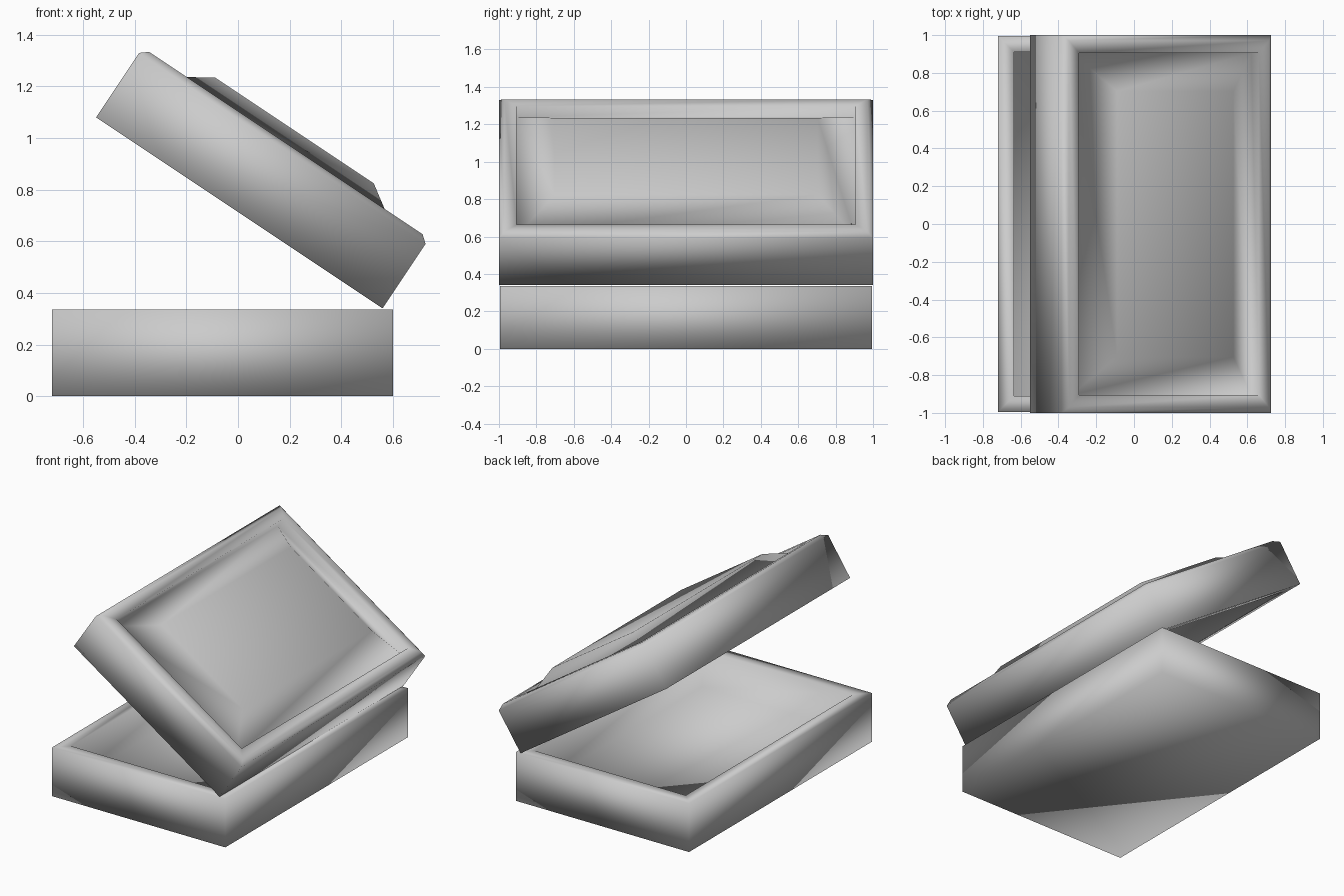
import bpy, bmesh, math

if "Cube" in bpy.data.objects:
    bpy.data.objects.remove(bpy.data.objects["Cube"], do_unlink=True)

grey = bpy.data.materials.new("plain grey")
grey.use_nodes = True
COLOUR = (0.6, 0.6, 0.6, 1)
grey.diffuse_color = COLOUR
grey.node_tree.nodes["Principled BSDF"].inputs["Base Color"].default_value = COLOUR


def shell(name, half_x, half_y, profile):
    """Closed rectangular shell lofted through (inset, height) rings, capped at both ends."""
    bm = bmesh.new()
    rings = []
    for inset, z in profile:
        x, y = half_x - inset, half_y - inset
        rings.append([bm.verts.new((sx * x, sy * y, z))
                      for sx, sy in ((-1, -1), (1, -1), (1, 1), (-1, 1))])
    for a, b in zip(rings, rings[1:]):
        for i in range(4):
            j = (i + 1) % 4
            bm.faces.new((a[i], a[j], b[j], b[i]))
    bm.faces.new(rings[0][::-1])
    bm.faces.new(rings[-1])
    bmesh.ops.recalc_face_normals(bm, faces=bm.faces)
    mesh = bpy.data.meshes.new(name)
    bm.to_mesh(mesh)
    bm.free()
    mesh.materials.append(grey)
    mesh.shade_smooth()
    obj = bpy.data.objects.new(name, mesh)
    bpy.context.collection.objects.link(obj)
    return obj


# Open tray: outer wall, rim, inner wall, floor
tray = shell("box_base", 0.66, 0.995,
             [(0, 0), (0, 0.335), (0.085, 0.335), (0.085, 0.08)])
tray.location.x = -0.06

# Tilted lid: hollow underside, chamfered rim, sunken border, raised panel
lid = shell("box_lid", 0.667, 1.0,
            [(0.085, 0.18), (0.085, 0), (0, 0), (0, 0.3), (0.03, 0.325),
             (0.095, 0.325), (0.095, 0.252), (0.297, 0.384)])
lid.location = (0.005, 0, 0.71)
lid.rotation_euler.y = math.radians(33.7)
